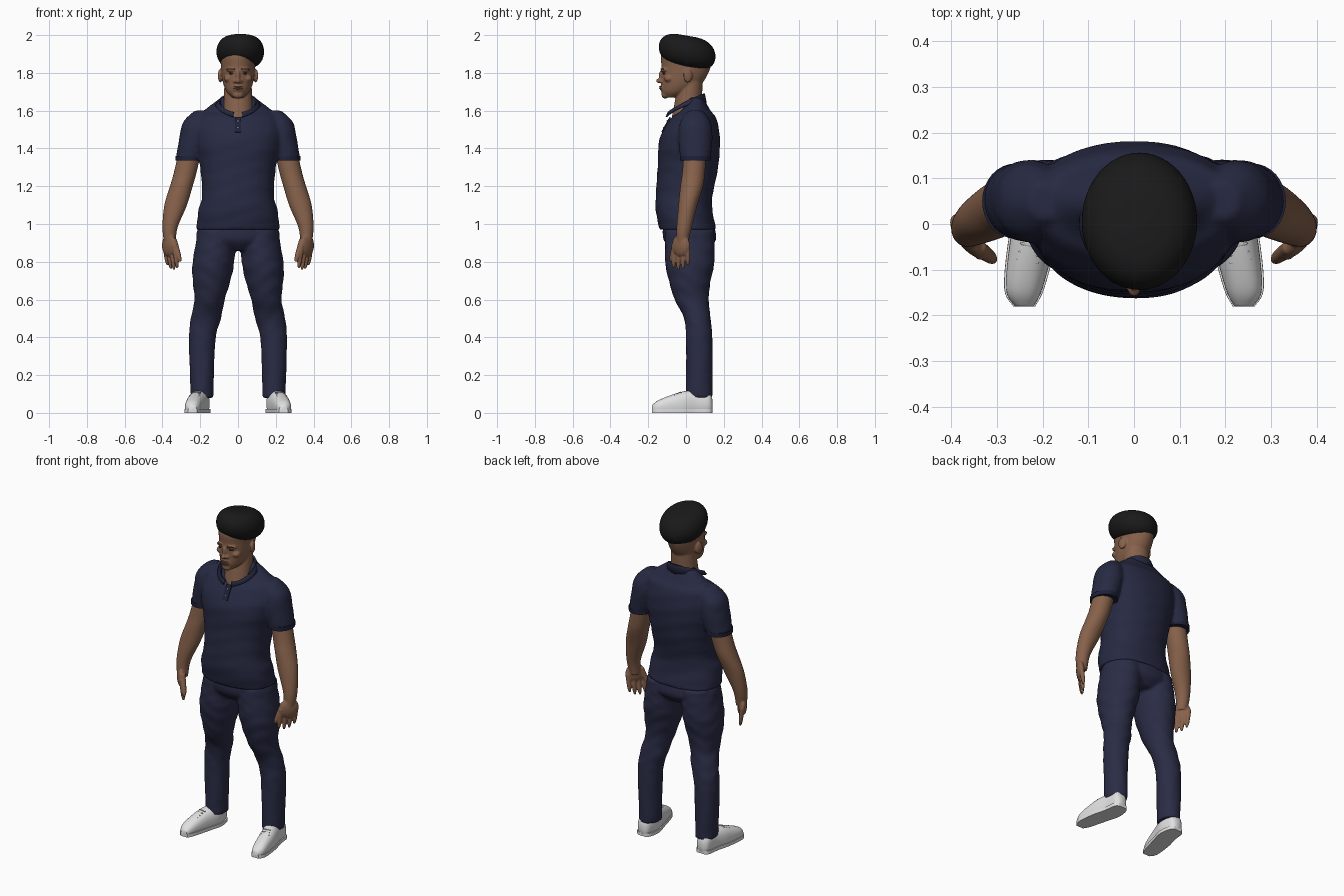
import bpy
import bmesh
from math import sin, cos, pi, copysign
from mathutils import Vector, Matrix

cube = bpy.data.objects.get("Cube")
if cube:
    bpy.data.objects.remove(cube)


def material(name, *rgb):
    mat = bpy.data.materials.new(name)
    mat.use_nodes = True
    mat.diffuse_color = (*rgb, 1)
    shader = mat.node_tree.nodes["Principled BSDF"]
    shader.inputs["Base Color"].default_value = (*rgb, 1)
    shader.inputs["Roughness"].default_value = .8
    return mat


skin = material("brown skin", .24, .12, .07)
lip_brown = material("lip brown", .17, .08, .05)
dark_brown = material("dark brown", .04, .02, .01)
black_hair = material("black hair", .01, .01, .01)
navy_shirt = material("navy shirt", .02, .023, .055)
navy_trim = material("dark navy trim", .013, .015, .04)
navy_trousers = material("navy trousers", .023, .025, .06)
white_shoe = material("white shoe", .75, .75, .75)
light_grey = material("light grey", .5, .5, .5)


def spline(points, steps):
    """Smooth curve through points of any dimension."""
    points = [Vector(point) for point in points]
    last = len(points) - 1
    for i in range(last):
        start, end = points[i], points[i + 1]
        leave = (end - points[max(i - 1, 0)]) / 2
        arrive = (points[min(i + 2, last)] - start) / 2
        gap = end - start
        for k in range(steps):
            t = k / steps
            yield start + (leave + (gap * 3 - leave * 2 - arrive + (leave + arrive - gap * 2) * t) * t) * t
    yield points[last]


def loft(bm, rings, side=1, count=32, axis="Z", power=1, fold=0, tilt=0, clamp=None):
    """Skin over elliptic rings given as (x, y, z, half width, half depth)."""
    loops = []
    for x, y, z, width, depth in spline(rings, 5):
        loop = []
        for i in range(count):
            angle = 2 * pi * i / count
            wave = 1 + fold * sin(70 * z + 3 * sin(2 * angle) + side)
            u, v = [copysign(abs(w) ** power * wave, w) for w in (cos(angle), sin(angle))]
            point = Vector((x + width * u, y, z))
            if axis == "Z":
                point.y += depth * v
                point.z += tilt * point.y
            else:
                point.z += depth * v
            if clamp:
                point.z = min(max(point.z, clamp[0]), clamp[1])
            point.x *= side
            loop.append(bm.verts.new(point))
        loops.append(loop)
    for low, high in zip(loops, loops[1:]):
        for i in range(count):
            bm.faces.new((low[i - 1], low[i], high[i], high[i - 1]))
    bm.faces.new(loops[0])
    bm.faces.new(loops[-1])


def blob(bm, location, size, turn=0, side=1):
    x, y, z = location
    matrix = (Matrix.Translation((x * side, y, z)) @ Matrix.Rotation(turn * side, 4, "Z")
              @ Matrix.Diagonal((*size, 1)))
    bmesh.ops.create_uvsphere(bm, u_segments=20, v_segments=12, radius=1, matrix=matrix)


def finger(bm, start, end, radius, side):
    """Straight finger with a rounded tip."""
    rings = []
    for t in (0, .3, .6, .8, .9, 1):
        thick = radius * (1 - .6 * t ** 6)
        rings.append((*Vector(start).lerp(Vector(end), t), thick, thick))
    loft(bm, rings, side, count=12)


def finish(bm, name, mat, voxel=0, passes=3):
    """Make the object, fusing its parts when a voxel size is given."""
    bmesh.ops.recalc_face_normals(bm, faces=bm.faces)
    mesh = bpy.data.meshes.new(name)
    bm.to_mesh(mesh)
    bm.free()
    mesh.materials.append(mat)
    mesh.shade_smooth()
    mesh.set_sharp_from_angle(angle=.9)
    ob = bpy.data.objects.new(name, mesh)
    bpy.context.scene.collection.objects.link(ob)
    if voxel:
        fuse = ob.modifiers.new("fuse", "REMESH")
        fuse.mode, fuse.voxel_size, fuse.use_smooth_shade = "VOXEL", voxel, True
        soften = ob.modifiers.new("soften", "SMOOTH")
        soften.factor, soften.iterations = .5, passes
    return ob


sides = (("right", -1), ("left", 1))

# Head and neck
bm = bmesh.new()
loft(bm, [(0, -.08, 1.67, .03, .03), (0, -.05, 1.7, .06, .08), (0, -.02, 1.75, .08, .11),
          (0, 0, 1.83, .09, .13), (0, 0, 1.9, .09, .13), (0, 0, 1.96, .05, .08)])
loft(bm, [(0, 0, 1.54, .08, .08), (0, .03, 1.8, .07, .06)])
# Nose, chin and mouth
blob(bm, (0, -.13, 1.785), (.011, .014, .03))
blob(bm, (0, -.142, 1.758), (.014, .017, .013))
blob(bm, (0, -.11, 1.684), (.03, .02, .02))
blob(bm, (0, -.12, 1.72), (.03, .02, .02))
# Nostrils, brow ridge, cheeks and ears
for label, side in sides:
    blob(bm, (.015, -.13, 1.755), (.01, .012, .009), 0, side)
    blob(bm, (.035, -.116, 1.816), (.03, .016, .01), .35, side)
    blob(bm, (.05, -.09, 1.77), (.026, .026, .02), .5, side)
    blob(bm, (.094, .01, 1.785), (.011, .025, .036), .3, side)
finish(bm, "head", skin, .005)

# Lips, eyes and eyebrows
bm = bmesh.new()
for z in (1.717, 1.727):
    blob(bm, (0, -.13, z), (.024, .012, .005))
finish(bm, "lips", lip_brown)
for label, side in sides:
    bm = bmesh.new()
    blob(bm, (.035, -.116, 1.797), (.014, .007, .005), .3, side)
    finish(bm, label + "_eye", dark_brown)
    bm = bmesh.new()
    blob(bm, (.036, -.125, 1.82), (.023, .007, .004), .35, side)
    finish(bm, label + "_eyebrow", dark_brown)

# Hair, a rounded cap lower at the nape
bm = bmesh.new()
rings = []
for i in range(-7, 8):
    angle = i / 5
    bulge = cos(angle) ** .6
    rings.append((.012, .006, 1.913 + .086 * sin(angle), .126 * bulge, .15 * bulge))
loft(bm, rings, count=48, tilt=-.17)
finish(bm, "hair", black_hair)

# Polo shirt, torso and sleeves fused
bm = bmesh.new()
loft(bm, [(0, .01, .97, .22, .15), (0, -.01, 1.07, .21, .15), (0, -.01, 1.15, .19, .15),
          (0, .01, 1.3, .2, .16), (0, .02, 1.45, .23, .16), (0, .04, 1.56, .22, .12),
          (0, .05, 1.6, .18, .08), (0, .05, 1.67, .09, .04)], count=64, power=.9, fold=.008)
for label, side in sides:
    loft(bm, [(.19, .05, 1.6, .04, .04), (.22, .05, 1.54, .07, .08), (.23, .05, 1.46, .08, .09),
              (.26, .05, 1.34, .07, .08)], side, fold=.01)
finish(bm, "polo_shirt", navy_shirt, .009)

# Sleeve cuffs
for label, side in sides:
    bm = bmesh.new()
    loft(bm, [(.26, .05, z, .072, .082) for z in (1.335, 1.36)], side)
    finish(bm, label + "_sleeve_cuff", navy_trim)

# Folded collar, open at the throat
bm = bmesh.new()
rows = []
for i in range(-20, 21):
    angle = i / 20 * (pi - .22)
    across, back = sin(angle), cos(angle)
    rows.append([bm.verts.new(point) for point in (
        (.09 * across, .09 * back, 1.64 + .05 * back),
        (.1 * across, .1 * back, 1.64 + .05 * back + .01 * abs(across)),
        (.12 * across, .11 * back, 1.6 + .04 * back + .03 * abs(across)))])
for row, following in zip(rows, rows[1:]):
    for k in range(2):
        bm.faces.new((row[k], row[k + 1], following[k + 1], following[k]))
collar = finish(bm, "collar", navy_shirt)
collar.modifiers.new("thickness", "SOLIDIFY").thickness = .008

# Button placket and buttons
slope = Matrix.Translation((0, -.105, 1.525)) @ Matrix.Rotation(-.5, 4, "X")
bm = bmesh.new()
bmesh.ops.create_cube(bm, size=1, matrix=slope @ Matrix.Diagonal((.034, .009, .09, 1)))
finish(bm, "placket", navy_trim)
bm = bmesh.new()
for height in (-.02, .02):
    blob(bm, slope @ Vector((0, -.005, height)), (.005, .003, .005))
finish(bm, "buttons", light_grey)

# Trousers, hips and legs fused
bm = bmesh.new()
loft(bm, [(0, .02, .86, .1, .09), (0, .02, .92, .22, .14), (0, .01, 1.02, .19, .13)], count=48)
for label, side in sides:
    loft(bm, [(.11, .02, .97, .1, .13), (.13, .02, .8, .11, .13), (.14, .02, .7, .1, .11),
              (.15, .03, .6, .08, .09), (.17, .06, .5, .08, .07), (.19, .07, .38, .07, .07),
              (.19, .07, .08, .06, .07)], side, count=40, fold=.018)
finish(bm, "trousers", navy_trousers, .009)

# Arms with hands
for label, side in sides:
    bm = bmesh.new()
    loft(bm, [(.25, .05, 1.4, .06, .06), (.28, .04, 1.27, .06, .06), (.3, .03, 1.2, .06, .06),
              (.33, .01, 1.1, .06, .05), (.36, -.01, .98, .04, .04), (.36, -.02, .89, .03, .03)], side)
    blob(bm, (.364, -.027, .887), (.056, .024, .06), .93, side)
    # Fingers from the little finger to the index finger
    for k, rise in zip((-1.5, -.5, .5, 1.5), (.025, .005, 0, .01)):
        x, y = .362 - .017 * k, -.028 - .025 * k
        finger(bm, (x, y, .89), (x - .015, y, .757 + rise), .013, side)
    # Thumb
    finger(bm, (.34, -.05, .92), (.306, -.08, .8), .016, side)
    finish(bm, label + "_arm", skin, .0045, 2)

# Shoes with soles and laces
shape = [(.2, .14, .04, .02, .03), (.2, .12, .05, .04, .06), (.2, .05, .05, .05, .07),
         (.22, -.03, .04, .05, .07), (.24, -.14, .03, .04, .04), (.24, -.18, .02, .02, .02)]
for label, side in sides:
    bm = bmesh.new()
    loft(bm, shape, side, axis="Y", power=.85, clamp=(.004, 1))
    finish(bm, label + "_shoe", white_shoe)
    bm = bmesh.new()
    outline = [(x, y, .01, width + .004, .03) for x, y, z, width, depth in shape]
    loft(bm, outline, side, axis="Y", power=.5, clamp=(0, .02))
    finish(bm, label + "_sole", white_shoe)
    bm = bmesh.new()
    for k in range(4):
        blob(bm, (.22 + .004 * k, -.03 - .017 * k, .108 - .007 * k), (.026, .005, .004), .2, side)
    finish(bm, label + "_laces", light_grey)
